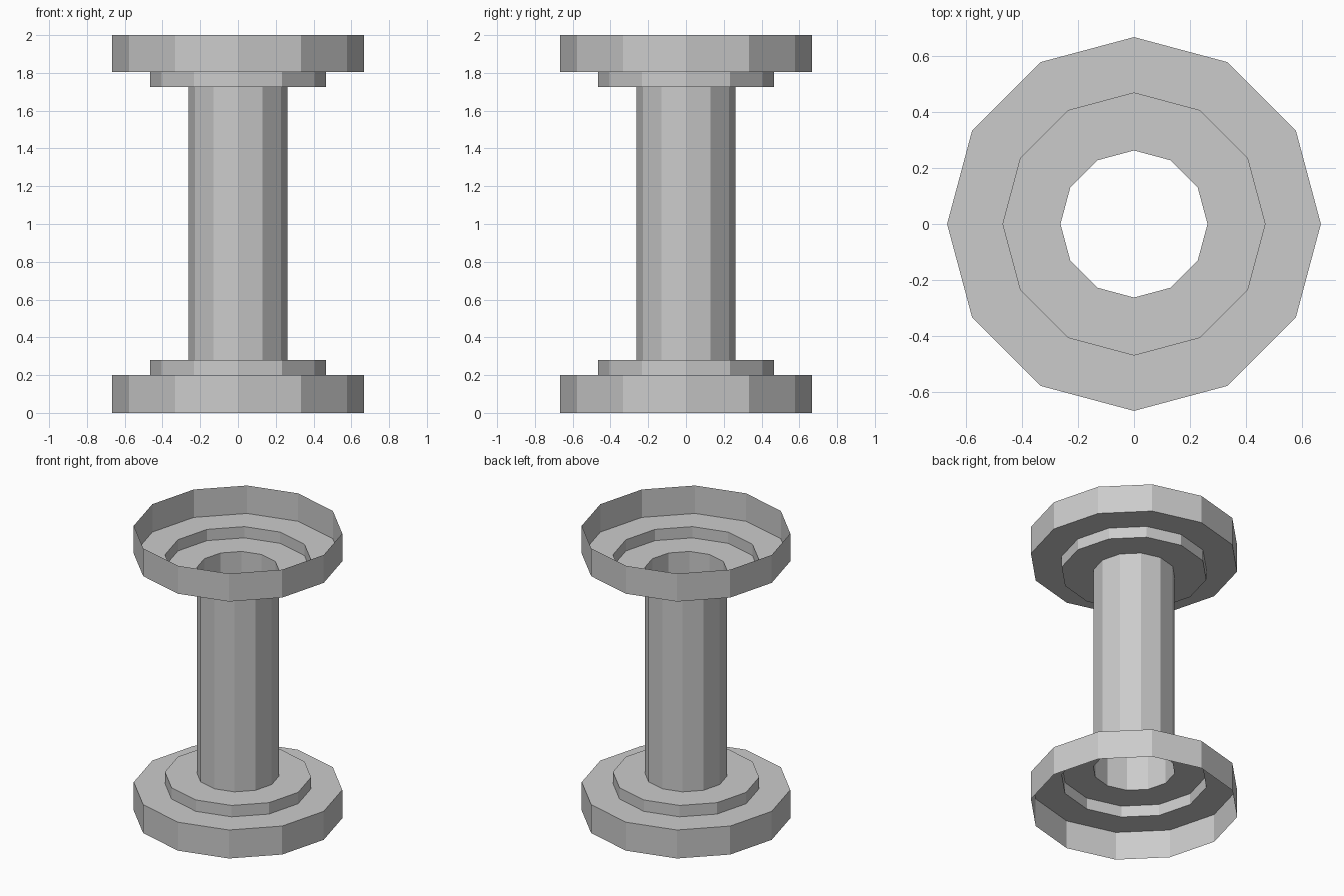
import bpy
from math import cos, sin, tau

if "Cube" in bpy.data.objects:
    bpy.data.objects.remove(bpy.data.objects["Cube"])

SIDES = 12
R_RIM, R_STEP, R_SHAFT = 0.666, 0.467, 0.262


def lathe(name, profile):
    """Revolve an open (radius, z) profile, listed bottom to top, into flat facets."""
    verts = [(r * cos(tau * i / SIDES), r * sin(tau * i / SIDES), z)
             for r, z in profile for i in range(SIDES)]
    faces = []
    for k in range(len(profile) - 1):
        for i in range(SIDES):
            j = (i + 1) % SIDES
            a, b = k * SIDES, (k + 1) * SIDES
            faces.append((a + i, a + j, b + j, b + i))
    mesh = bpy.data.meshes.new(name)
    mesh.from_pydata(verts, [], faces)
    mesh.update()
    obj = bpy.data.objects.new(name, mesh)
    bpy.context.collection.objects.link(obj)
    return obj


# Stepped base, hollow and open underneath
lathe("lower_flange", [(R_RIM, 0), (R_RIM, 0.2), (R_STEP, 0.2),
                       (R_STEP, 0.28), (R_SHAFT, 0.28)])

# Open tube between the flanges
lathe("shaft", [(R_SHAFT, 0.28), (R_SHAFT, 1.725)])

# Stepped top, hollow and open above
lathe("upper_flange", [(R_SHAFT, 1.725), (R_STEP, 1.725), (R_STEP, 1.804),
                       (R_RIM, 1.804), (R_RIM, 2.0)])
